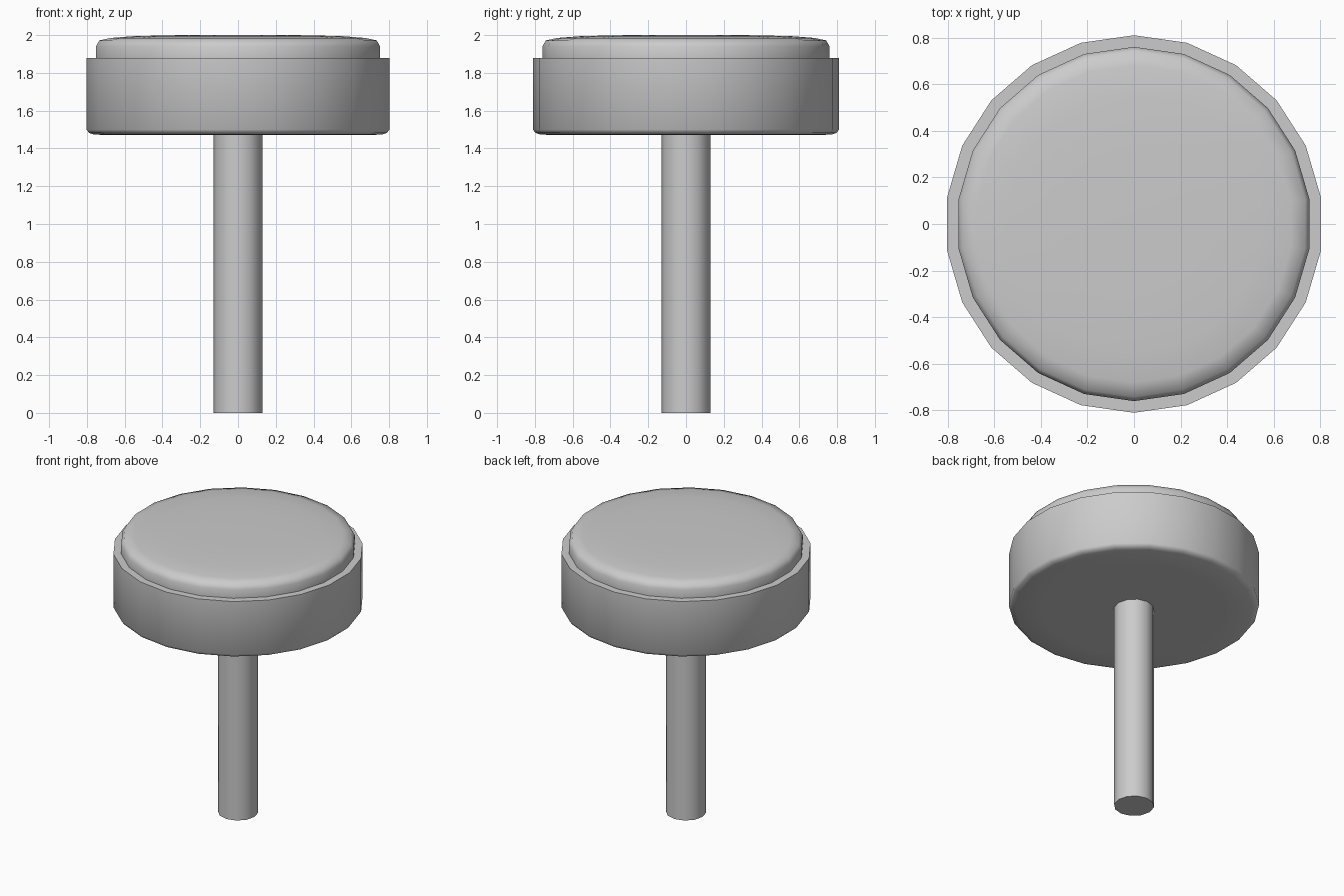
import bpy, bmesh, math

if "Cube" in bpy.data.objects:
    bpy.data.objects.remove(bpy.data.objects["Cube"])


def lathe(name, profile, sides, smooth_angle):
    """Revolve (radius, z) points into a closed solid with a vertex on the y axis."""
    bm = bmesh.new()
    rings = []
    for r, z in profile:
        ring = []
        for i in range(sides):
            a = math.pi / 2 + 2 * math.pi * i / sides
            ring.append(bm.verts.new((r * math.cos(a), r * math.sin(a), z)))
        rings.append(ring)
    for low, high in zip(rings, rings[1:]):
        for i in range(sides):
            j = (i + 1) % sides
            bm.faces.new((low[i], low[j], high[j], high[i]))
    bm.faces.new(rings[0][::-1])
    bm.faces.new(rings[-1])
    mesh = bpy.data.meshes.new(name)
    bm.to_mesh(mesh)
    bm.free()
    obj = bpy.data.objects.new(name, mesh)
    bpy.context.collection.objects.link(obj)
    bpy.ops.object.select_all(action='DESELECT')
    obj.select_set(True)
    bpy.context.view_layer.objects.active = obj
    bpy.ops.object.shade_smooth_by_angle(angle=math.radians(smooth_angle))
    return obj


# Round post, standing on the floor and ending at the seat's underside
lathe("post", [(0.13, 0), (0.13, 1.475)], 12, 40)

# Seat: softened lower edge, drum side, flat ledge, low domed cushion
lathe("seat", [
    (0.60, 1.47), (0.77, 1.473), (0.797, 1.482), (0.81, 1.50),
    (0.81, 1.88), (0.76, 1.88),
    (0.76, 1.94), (0.742, 1.972), (0.68, 1.985), (0.55, 1.995), (0.30, 2.0),
], 22, 60)
